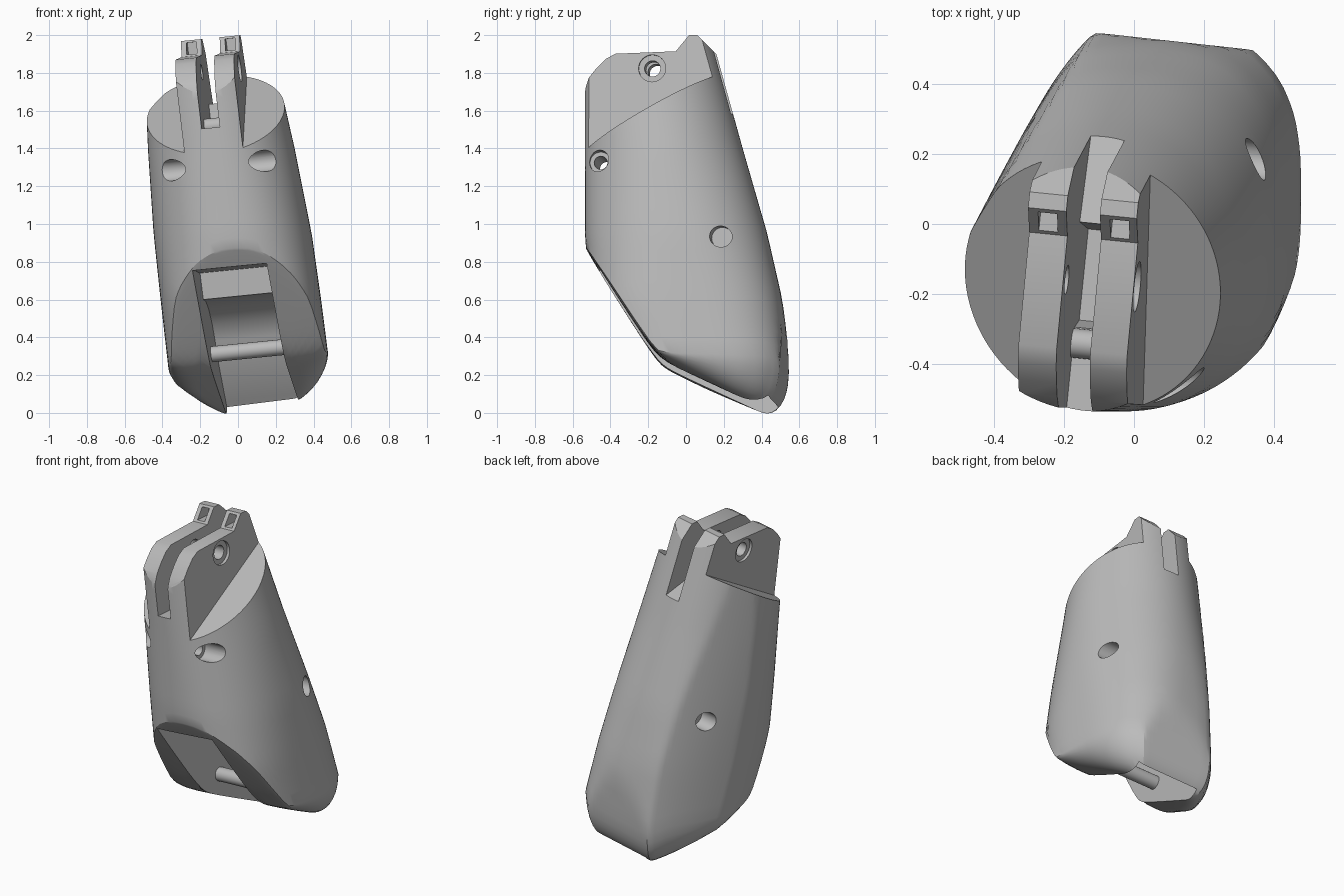
import bpy, bmesh, math
from mathutils import Vector

if "Cube" in bpy.data.objects:
    bpy.data.objects.remove(bpy.data.objects["Cube"], do_unlink=True)

grey = bpy.data.materials.new("mid_grey")
grey.use_nodes = True
grey.diffuse_color = (0.5, 0.5, 0.5, 1)
grey.node_tree.nodes["Principled BSDF"].inputs["Base Color"].default_value = (0.5, 0.5, 0.5, 1)


def make(name, verts, faces):
    bm = bmesh.new()
    vs = [bm.verts.new(v) for v in verts]
    for f in faces:
        bm.faces.new([vs[i] for i in f])
    bmesh.ops.recalc_face_normals(bm, faces=bm.faces)
    me = bpy.data.meshes.new(name)
    bm.to_mesh(me)
    bm.free()
    ob = bpy.data.objects.new(name, me)
    bpy.context.collection.objects.link(ob)
    me.materials.append(grey)
    return ob


def place(u, y, z):
    """Skewed frame shared by the lugs, the slots and the pins."""
    return Vector((u + 0.1 * y - 0.12 * z, y - 0.1 * (u - 0.1), z + 0.1 * (u - 0.1)))


def prism(name, profile, u0, u1):
    n = len(profile)
    verts = [place(u, y, z) for u in (u0, u1) for y, z in profile]
    faces = [range(n), range(n, 2 * n)]
    faces += [(i, (i + 1) % n, n + (i + 1) % n, n + i) for i in range(n)]
    return make(name, verts, faces)


def rod(name, u0, u1, y, z, r, n=32):
    """Cylinder running sideways in the skewed frame."""
    a, b = place(u0, y, z), place(u1, y, z)
    q = (b - a).to_track_quat('Z', 'Y')
    ring = [q @ Vector((r * math.cos(t), r * math.sin(t), 0))
            for t in (2 * math.pi * i / n for i in range(n))]
    faces = [range(n), range(n, 2 * n)]
    faces += [(i, (i + 1) % n, n + (i + 1) % n, n + i) for i in range(n)]
    return make(name, [p + e for e in (a, b) for p in ring], faces)


def cut(target, cutter):
    mod = target.modifiers.new("cut", 'BOOLEAN')
    mod.operation, mod.solver, mod.object = 'DIFFERENCE', 'EXACT', cutter
    bpy.context.view_layer.objects.active = target
    bpy.ops.object.modifier_apply(modifier=mod.name)
    bpy.data.objects.remove(cutter, do_unlink=True)


# Body sections: height, left, right, front, back, squareness
SECTIONS = [(-0.2, -0.33, 0.5, -0.36, 0.56, 2.9), (0.25, -0.37, 0.485, -0.38, 0.555, 2.9),
            (0.6, -0.41, 0.44, -0.51, 0.51, 2.6), (0.95, -0.447, 0.39, -0.535, 0.43, 2.2),
            (1.4, -0.477, 0.30, -0.535, 0.30, 2), (2.1, -0.505, 0.14, -0.535, 0.106, 2)]


def section(z, t):
    for lo, hi in zip(SECTIONS, SECTIONS[1:]):
        if z <= hi[0]:
            break
    k = (z - lo[0]) / (hi[0] - lo[0])
    l, r, f, b, n = [p + (q - p) * k for p, q in zip(lo[1:], hi[1:])]
    c, s = math.cos(t), math.sin(t)
    x = (l + r) / 2 + (r - l) / 2 * math.copysign(abs(c) ** (2 / n), c)
    y = (f + b) / 2 + (b - f) / 2 * math.copysign(abs(s) ** (2 / n), s)
    # softened rear corner and flattened back
    d = 0.75 * max(0, -0.851 * x + 0.525 * y - 0.385)
    x, y = x + 0.851 * d, y - 0.525 * d
    return x, min(y, 0.534 - 0.11 * x)


def underside(x, y):
    slant = 0.86 - 1.55 * (y + 0.53) + 0.05 * x
    base = 0.24 - 0.47 * (y + 0.1) + 0.08 * x
    return (slant + base + math.sqrt((slant - base) ** 2 + 0.002)) / 2


def fillet(y):
    return 0.015 + 0.45 * min(max(0, y + 0.15), 0.6)


def build_body(n=96, rows=24):
    rim = []
    for i in range(n):
        t = 2 * math.pi * i / n
        z = 2.1
        while z > 0:
            x, y = section(z, t)
            if z <= underside(x, y) + fillet(y):
                break
            z -= 0.004
        rim.append((t, x, y, z))
    rings = []
    for j in range(rows):
        k = j / (rows - 1)
        rings.append([(*section(2.1 + (z - 2.1) * k, t), 2.1 + (z - 2.1) * k)
                      for t, x, y, z in rim])
    # rounded rim and underside
    for s in (0.99, 0.97, 0.94, 0.9, 0.85, 0.8, 0.75, 0.7, 0.65, 0.5, 0.3, 0.1):
        e = max(0, (s - 0.65) / 0.35)
        ring = []
        for t, x, y, z in rim:
            px, py = 0.06 + (x - 0.06) * s, 0.1 + (y - 0.1) * s
            ring.append((px, py, underside(px, py) + fillet(y) * (1 - math.sqrt(1 - e * e))))
        rings.append(ring)
    m = len(rings)
    faces = [range(n), range((m - 1) * n, m * n)]
    faces += [(j * n + i, j * n + (i + 1) % n, (j + 1) * n + (i + 1) % n, (j + 1) * n + i)
              for j in range(m - 1) for i in range(n)]
    return make("finger_body", [v for r in rings for v in r], faces)


body = build_body()

# Lug outline along the top
cut(body, prism("lug_outline", [(-0.8, 1.66), (-0.54, 1.66), (-0.525, 1.71), (-0.5, 1.76),
                                (-0.46, 1.81), (-0.41, 1.86), (-0.36, 1.887), (-0.04, 1.9),
                                (0.03, 1.985), (0.075, 1.985), (0.16, 1.9), (0.6, 1.7),
                                (0.6, 2.5), (-0.8, 2.5)], -0.8, 0.9))

# Sloping shoulders outside the lugs
shoulder = [(-0.8, 1.22), (0.6, 2.02), (0.6, 2.6), (-0.8, 2.6)]
cut(body, prism("shoulder_a", shoulder, -0.8, -0.067))
cut(body, prism("shoulder_b", shoulder, 0.243, 0.9))

# Gap between the lugs, with a pit behind the front ledge
cut(body, prism("lug_gap", [(-0.8, 1.51), (-0.3, 1.51), (-0.28, 1.42), (-0.02, 1.42),
                            (0, 1.64), (0.25, 1.58), (0.5, 1.5), (0.5, 2.6), (-0.8, 2.6)],
                0.042, 0.138))

# Knuckle slot open to the front and underside
cut(body, prism("knuckle_slot", [(-0.8, 0.78), (-0.3, 0.77), (-0.1, 0.76), (-0.09, 0.62),
                                 (0.03, 0.61), (0.13, 0.57), (0.22, 0.49), (0.27, 0.4),
                                 (0.29, 0.31), (0.45, 0.08), (0.7, -0.3), (-0.8, -0.3)],
                -0.1, 0.29))

# Lug windows
for u in (-0.012, 0.193):
    cut(body, prism("window", [(-0.3, 1.91), (0.07, 1.91), (0.07, 1.973), (-0.3, 1.973)],
                    u - 0.027, u + 0.027))

# Sideways bores with counterbores: ends, y, z, radius
for bore in ((-0.3, 0.5, -0.165, 1.81, 0.042), (0.225, 0.5, -0.165, 1.81, 0.072),
             (-0.3, -0.05, -0.165, 1.81, 0.072),
             (-0.4, 0.6, -0.437, 1.31, 0.035), (0.24, 0.6, -0.437, 1.31, 0.057),
             (-0.5, -0.07, -0.437, 1.31, 0.057),
             (0.35, 0.8, 0.218, 0.9, 0.057), (-0.6, -0.15, 0.218, 0.9, 0.057)):
    cut(body, rod("bore", *bore))

# Cross pins in the knuckle slot and the lug gap
pins = [rod("knuckle_pin", -0.12, 0.31, 0.0, 0.33, 0.042),
        rod("lug_gap_pin", 0.03, 0.15, -0.345, 1.52, 0.042)]

for ob in [body] + pins:
    bpy.ops.object.select_all(action='DESELECT')
    ob.select_set(True)
    bpy.context.view_layer.objects.active = ob
    bpy.ops.object.shade_smooth_by_angle(angle=math.radians(28))
